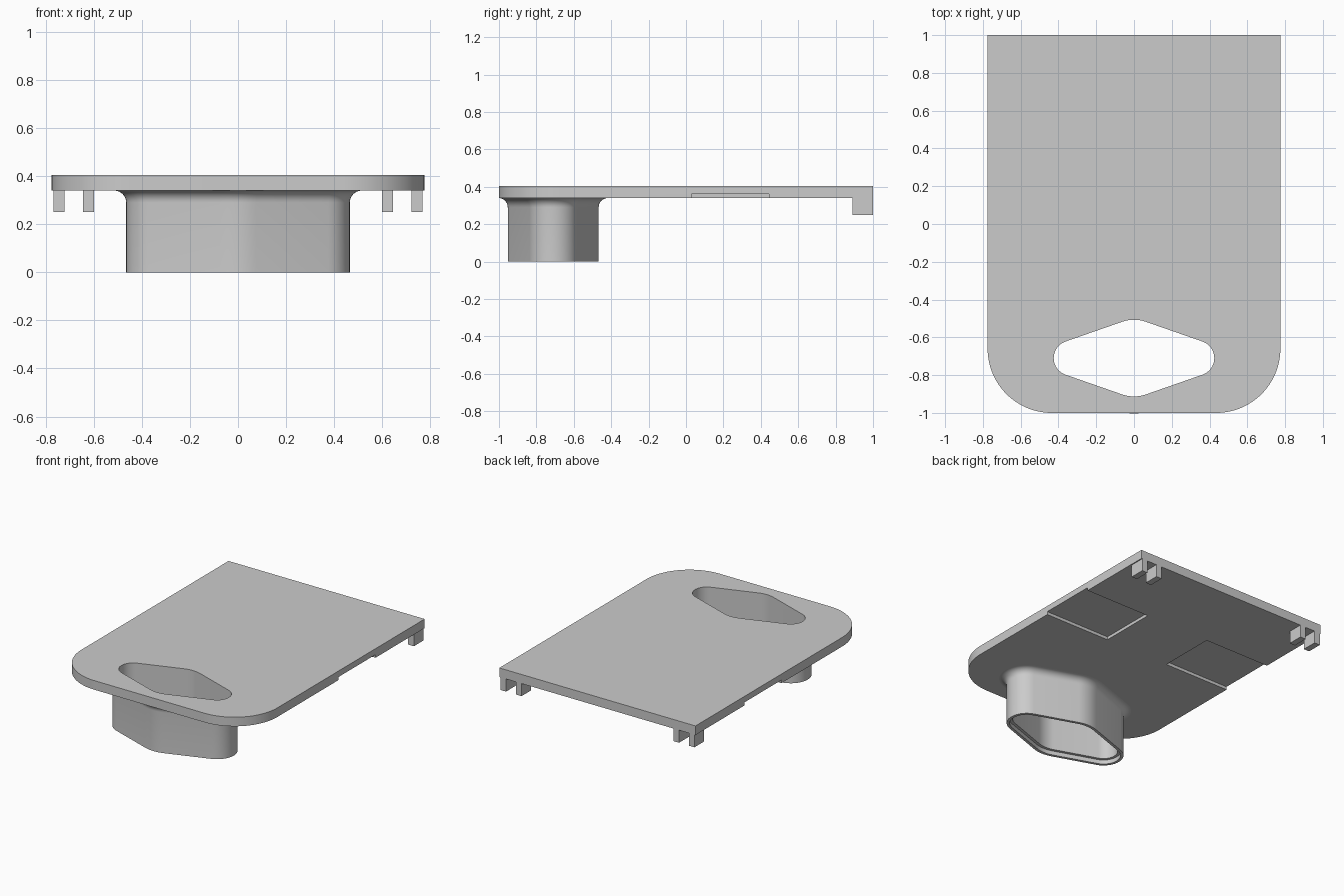
import bpy, bmesh
from math import sin, cos, pi, atan

if "Cube" in bpy.data.objects:
    bpy.data.objects.remove(bpy.data.objects["Cube"])

grey = bpy.data.materials.new("plain grey")
grey.use_nodes = True
grey.diffuse_color = (0.6, 0.6, 0.6, 1)
grey.node_tree.nodes["Principled BSDF"].inputs["Base Color"].default_value = (0.6, 0.6, 0.6, 1)

UNDER, TOP = 0.34, 0.405
HALF_W = 0.775
DUCT_Y = -0.71


def loft(name, rings, closed=False):
    """Skin equal-length rings of points, capped or joined end to end."""
    bm = bmesh.new()
    loops = [[bm.verts.new(p) for p in ring] for ring in rings]
    pairs = list(zip(loops, loops[1:]))
    if closed:
        pairs.append((loops[-1], loops[0]))
    else:
        bm.faces.new(loops[0])
        bm.faces.new(loops[-1])
    n = len(loops[0])
    for a, b in pairs:
        for i in range(n):
            j = (i + 1) % n
            bm.faces.new((a[i], a[j], b[j], b[i]))
    bmesh.ops.recalc_face_normals(bm, faces=bm.faces)
    mesh = bpy.data.meshes.new(name)
    bm.to_mesh(mesh)
    bm.free()
    mesh.materials.append(grey)
    obj = bpy.data.objects.new(name, mesh)
    bpy.context.collection.objects.link(obj)
    return obj


def box(name, x0, x1, y0, y1, z0, z1):
    return loft(name, [[(x0, y0, z), (x1, y0, z), (x1, y1, z), (x0, y1, z)] for z in (z0, z1)])


def arc(cx, cy, r, a0, a1, steps):
    return [(cx + r * cos(a0 + (a1 - a0) * i / steps),
             cy + r * sin(a0 + (a1 - a0) * i / steps)) for i in range(steps + 1)]


def duct_ring(offset, z):
    """Rounded diamond outline, grown outward by offset."""
    tilt = pi / 2 - atan(0.345)
    end, tip = 0.093 + offset, 0.19 + offset
    pts = (arc(0.332, 0, end, -tilt, tilt, 20)
           + arc(0, 0.013, tip, tilt, pi - tilt, 8)
           + arc(-0.332, 0, end, pi - tilt, pi + tilt, 20)
           + arc(0, -0.013, tip, pi + tilt, 2 * pi - tilt, 8))
    return [(x, y + DUCT_Y, z) for x, y in pts]


def cut(target, cutter):
    mod = target.modifiers.new("cut", "BOOLEAN")
    mod.operation, mod.solver, mod.object = "DIFFERENCE", "EXACT", cutter
    bpy.context.view_layer.objects.active = target
    bpy.ops.object.modifier_apply(modifier=mod.name)
    bpy.data.objects.remove(cutter)


def smooth(obj):
    bpy.ops.object.select_all(action="DESELECT")
    obj.select_set(True)
    bpy.context.view_layer.objects.active = obj
    bpy.ops.object.shade_smooth_by_angle(angle=pi / 6)


# Flat plate with two rounded front corners
R = 0.34
outline = (arc(-HALF_W + R, -1 + R, R, pi, 1.5 * pi, 24)
           + arc(HALF_W - R, -1 + R, R, 1.5 * pi, 2 * pi, 24)
           + [(HALF_W, 1), (-HALF_W, 1)])
plate = loft("plate", [[(x, y, z) for x, y in outline] for z in (UNDER, TOP)])

# Opening through the plate, and shallow side recesses underneath
cut(plate, loft("opening_cutter", [duct_ring(0, 0.2), duct_ring(0, 0.6)]))
for s in (-1, 1):
    xs = sorted((s * 0.255, s * 0.9))
    cut(plate, box("recess_cutter", *xs, 0.03, 0.445, 0.2, 0.362))
smooth(plate)

# Hollow duct: stepped rim, straight wall, flared fillet under the plate
wall, flare, lip = 0.04, 0.05, 0.02
rings = [duct_ring(0, UNDER), duct_ring(0, 0.03), duct_ring(lip, 0.03),
         duct_ring(lip, 0), duct_ring(wall, 0)]
for i in range(9):
    a = i / 8 * pi / 2
    rings.append(duct_ring(wall + flare * (1 - cos(a)), UNDER - flare + flare * sin(a)))
smooth(loft("duct", rings, closed=True))

# Paired clip tabs at the back corners
for side, s in (("right", -1), ("left", 1)):
    for label, inner in (("inner", 0.6), ("outer", 0.722)):
        xs = sorted((s * inner, s * (inner + 0.045)))
        box(f"{side}_{label}_tab", *xs, 0.89, 1.0, 0.25, UNDER)
